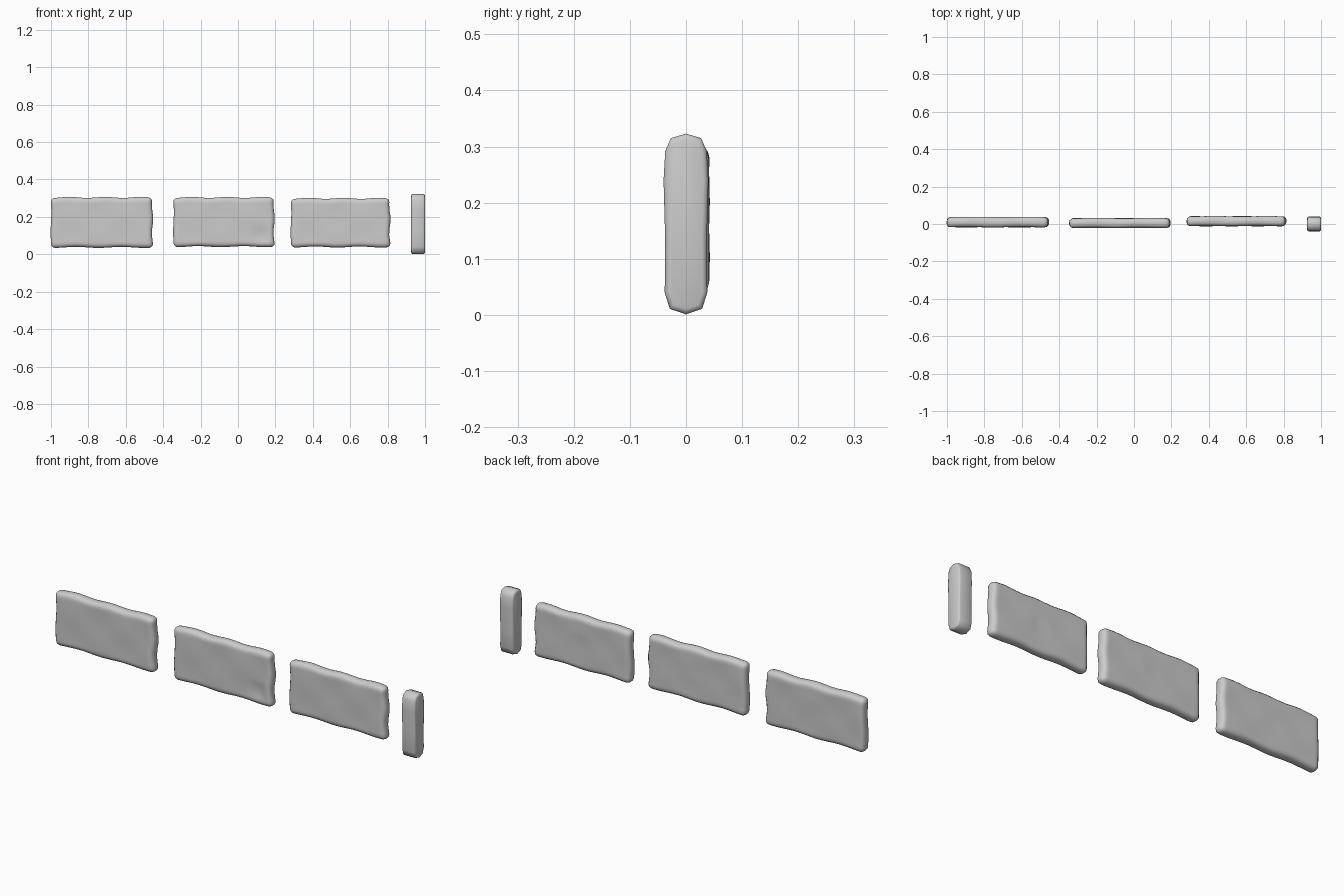
import bpy, bmesh
from math import sin, exp
from mathutils import Vector

if "Cube" in bpy.data.objects:
    bpy.data.objects.remove(bpy.data.objects["Cube"])


def finish(name, bm):
    bmesh.ops.recalc_face_normals(bm, faces=bm.faces)
    for f in bm.faces:
        f.smooth = True
    mesh = bpy.data.meshes.new(name)
    bm.to_mesh(mesh)
    bm.free()
    obj = bpy.data.objects.new(name, mesh)
    bpy.context.collection.objects.link(obj)
    return obj


def loop_cuts(bm, axis, lo, hi, count):
    normal = Vector((0, 0, 0))
    normal[axis] = 1
    for i in range(1, count):
        point = normal * (lo + (hi - lo) * i / count)
        bmesh.ops.bisect_plane(bm, geom=bm.verts[:] + bm.edges[:] + bm.faces[:],
                               plane_co=point, plane_no=normal)


def rounded_box(lo, hi, radius, segments):
    bm = bmesh.new()
    bmesh.ops.create_cube(bm, size=1)
    lo, hi = Vector(lo), Vector(hi)
    for v in bm.verts:
        v.co = Vector([(a + b) / 2 + c * (b - a) for a, b, c in zip(lo, hi, v.co)])
    bmesh.ops.bevel(bm, geom=bm.edges[:], offset=radius, segments=segments,
                    profile=0.5, affect='EDGES')
    return bm


# Worn plank: rounded slab with wavy rims and shallow dents (x, z, depth, side)
def plank(name, x0, x1, y0, y1, z0, z1, dents):
    bm = rounded_box((x0, y0, z0), (x1, y1, z1), 0.021, 3)
    loop_cuts(bm, 0, x0, x1, 16)
    loop_cuts(bm, 2, z0, z1, 8)
    cx, cy, cz = (x0 + x1) / 2, (y0 + y1) / 2, (z0 + z1) / 2
    for v in bm.verts:
        u = (v.co.x - cx) / (x1 - x0) * 2
        w = (v.co.z - cz) / (z1 - z0) * 2
        side = 1 if v.co.y > cy else -1
        # rims
        v.co.z += max(w, 0) * 0.003 * sin(9 * u + 1) + min(w, 0) * 0.003 * sin(7 * u + 2)
        v.co.x += 0.004 * sin(5.5 * w + 0.8) * max(u, 0) ** 3 - 0.002 * sin(4 * w) * min(u, 0) ** 3
        # broad faces
        v.co.y += side * 0.0015 * sin(6 * u + side) * sin(4 * w + 0.5)
        for dx, dz, depth, s in dents:
            if s == side:
                d2 = (v.co.x - dx) ** 2 + (v.co.z - dz) ** 2
                v.co.y -= s * depth * exp(-d2 / 0.0007)
    finish(name, bm)


plank("left_plank", -1.0, -0.457, -0.017, 0.037, 0.037, 0.304, [(-0.74, 0.17, 0.003, 1)])
plank("middle_plank", -0.345, 0.193, -0.021, 0.031, 0.041, 0.304,
      [(0.13, 0.10, 0.018, -1), (-0.08, 0.2, 0.004, 1)])
plank("right_plank", 0.283, 0.812, -0.011, 0.041, 0.039, 0.299, [(0.56, 0.17, 0.007, 1)])

# End post: rounded end profile in y-z, extruded along x with softened rims
half = [(0, 0.323), (0.027, 0.315), (0.037, 0.292), (0.040, 0.24), (0.037, 0.13),
        (0.038, 0.04), (0.029, 0.011), (0, 0.001)]
profile = half + [(-y, z) for y, z in half[-2:0:-1]]
bm = bmesh.new()
face = bm.faces.new([bm.verts.new((0.926, y, z)) for y, z in profile])
ext = bmesh.ops.extrude_face_region(bm, geom=[face])
top = [g for g in ext["geom"] if isinstance(g, bmesh.types.BMVert)]
bmesh.ops.translate(bm, verts=top, vec=(0.074, 0, 0))
rims = [e for e in bm.edges if abs(e.verts[0].co.x - e.verts[1].co.x) < 1e-5]
bmesh.ops.bevel(bm, geom=rims, offset=0.009, segments=2, profile=0.5, affect='EDGES')
finish("end_post", bm)
